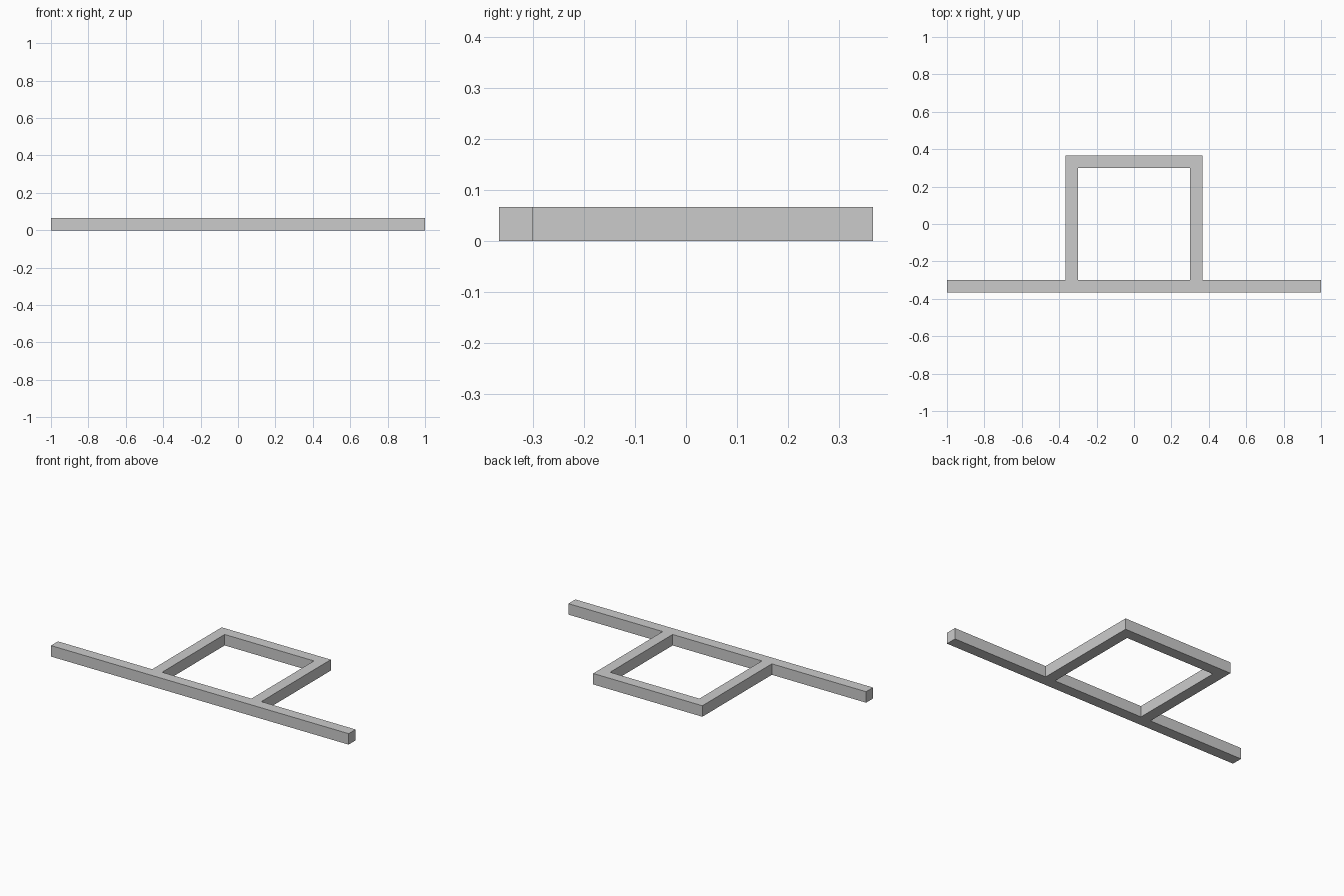
import bpy
import bmesh

cube = bpy.data.objects.get("Cube")
if cube:
    bpy.data.objects.remove(cube, do_unlink=True)

# Bar thickness, and half the outer side of the square loop
T = 1 / 15
H = 5.5 * T

grey = bpy.data.materials.new("plain_grey")
grey.use_nodes = True
colour = (0.6, 0.6, 0.6, 1)
grey.diffuse_color = colour
grey.node_tree.nodes["Principled BSDF"].inputs["Base Color"].default_value = colour

# Plan of the frame as cells between shared grid lines, so bars join cleanly
xs = [-1, -H, T - H, H - T, H, 1]
ys = [-H, T - H, H - T, H]
front_rail = [(i, 0) for i in range(5)]
side_arms = [(1, 1), (3, 1)]
back_rail = [(i, 2) for i in (1, 2, 3)]

bm = bmesh.new()
for i, j in front_rail + side_arms + back_rail:
    corners = [(i, j), (i + 1, j), (i + 1, j + 1), (i, j + 1)]
    bm.faces.new([bm.verts.new((xs[a], ys[b], 0)) for a, b in corners])
bmesh.ops.remove_doubles(bm, verts=bm.verts, dist=1e-4)

# Raise the plan into square bars
raised = bmesh.ops.extrude_face_region(bm, geom=bm.faces[:], use_keep_orig=True)
top = [v for v in raised["geom"] if isinstance(v, bmesh.types.BMVert)]
bmesh.ops.translate(bm, verts=top, vec=(0, 0, T))
bmesh.ops.recalc_face_normals(bm, faces=bm.faces)

mesh = bpy.data.meshes.new("rail_with_square_loop")
bm.to_mesh(mesh)
bm.free()
mesh.materials.append(grey)
frame = bpy.data.objects.new("rail_with_square_loop", mesh)
bpy.context.collection.objects.link(frame)
